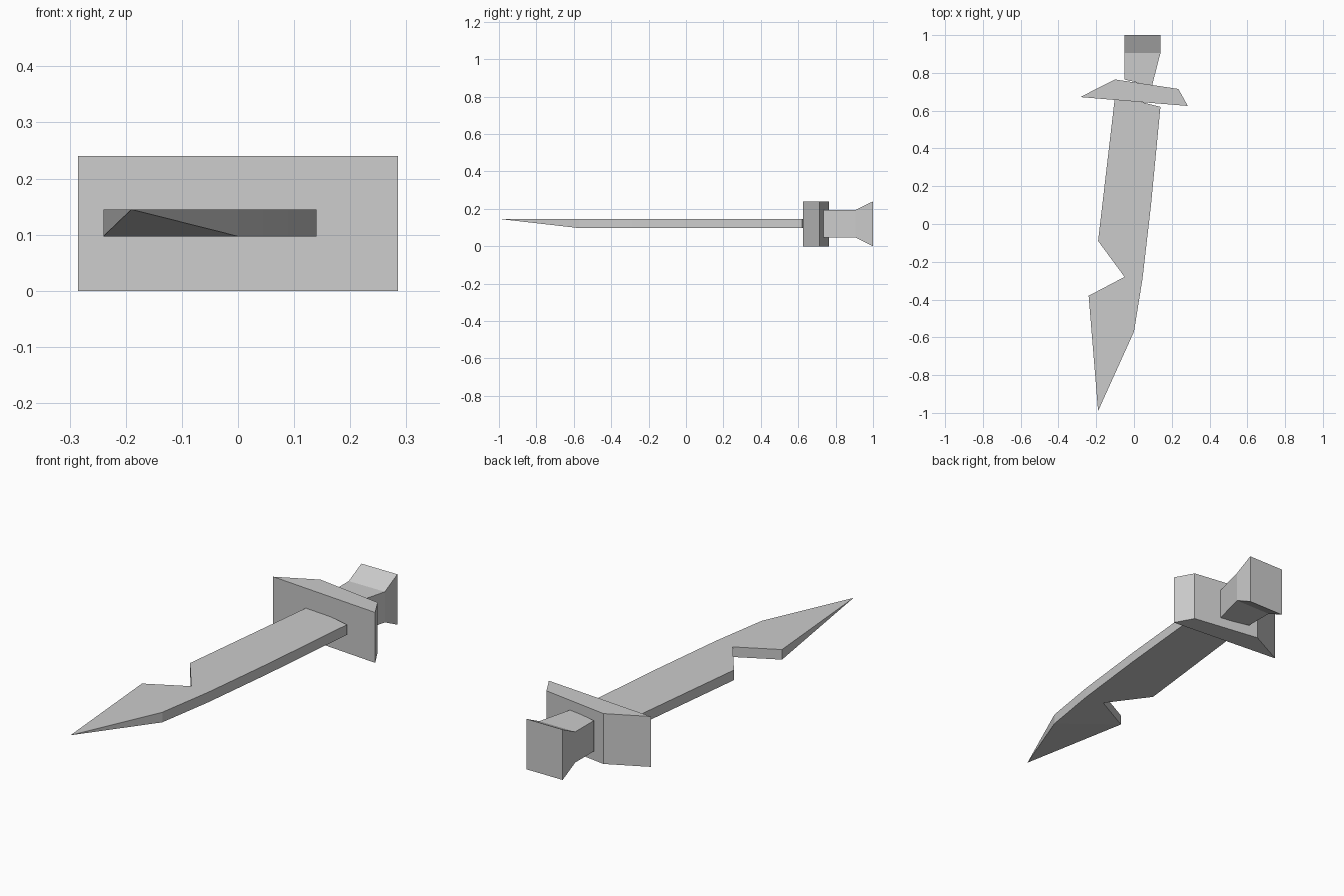
import bpy
import bmesh

if "Cube" in bpy.data.objects:
    bpy.data.objects.remove(bpy.data.objects["Cube"], do_unlink=True)

grey = bpy.data.materials.new("plain_grey")
grey.use_nodes = True
colour = (0.6, 0.6, 0.6, 1)
grey.diffuse_color = colour
grey.node_tree.nodes["Principled BSDF"].inputs["Base Color"].default_value = colour


def slab(name, outline, low, high, crease=None, shape=None):
    """Extrude an outline from low to high; crease both caps between two
    outline points, then let shape(low_ring, high_ring) move the corners."""
    bm = bmesh.new()
    rings = [[bm.verts.new((x, y, z)) for x, y in outline] for z in (low, high)]
    caps = [bm.faces.new(ring) for ring in rings]
    bottom, top = rings
    for i in range(len(outline)):
        j = (i + 1) % len(outline)
        bm.faces.new((bottom[i], bottom[j], top[j], top[i]))
    if crease:
        for cap, ring in zip(caps, rings):
            bmesh.utils.face_split(cap, ring[crease[0]], ring[crease[1]])
    if shape:
        shape(bottom, top)
    bmesh.ops.remove_doubles(bm, verts=bm.verts[:], dist=0.0001)
    bmesh.ops.recalc_face_normals(bm, faces=bm.faces[:])
    mesh = bpy.data.meshes.new(name)
    bm.to_mesh(mesh)
    bm.free()
    mesh.materials.append(grey)
    obj = bpy.data.objects.new(name, mesh)
    bpy.context.collection.objects.link(obj)
    return obj


# Notched blade, its underside rising to a point at the tip
blade_outline = [(-0.10, 0.68), (-0.19, -0.09), (-0.05, -0.28), (-0.24, -0.38),
                 (-0.19, -0.99), (0.0, -0.57), (0.045, -0.29), (0.09, 0.10),
                 (0.14, 0.62)]
tip = 4


def raise_tip(bottom, top):
    bottom[tip].co.z = top[tip].co.z


slab("blade", blade_outline, 0.097, 0.145, (tip - 1, tip + 1), raise_tip)

# Slanted cross guard
slab("guard", [(-0.285, 0.672), (0.285, 0.625), (0.235, 0.715), (-0.10, 0.765)],
     0.0, 0.24)

# Grip flaring out to a tall pommel
grip_outline = [(-0.05, 0.765), (0.095, 0.73), (0.14, 0.905), (0.14, 1.0),
                (-0.05, 1.0), (-0.05, 0.905)]


def flare_end(bottom, top):
    for i in (3, 4):
        bottom[i].co.z = 0.0
        top[i].co.z = 0.24


slab("grip", grip_outline, 0.047, 0.193, (2, 5), flare_end)
